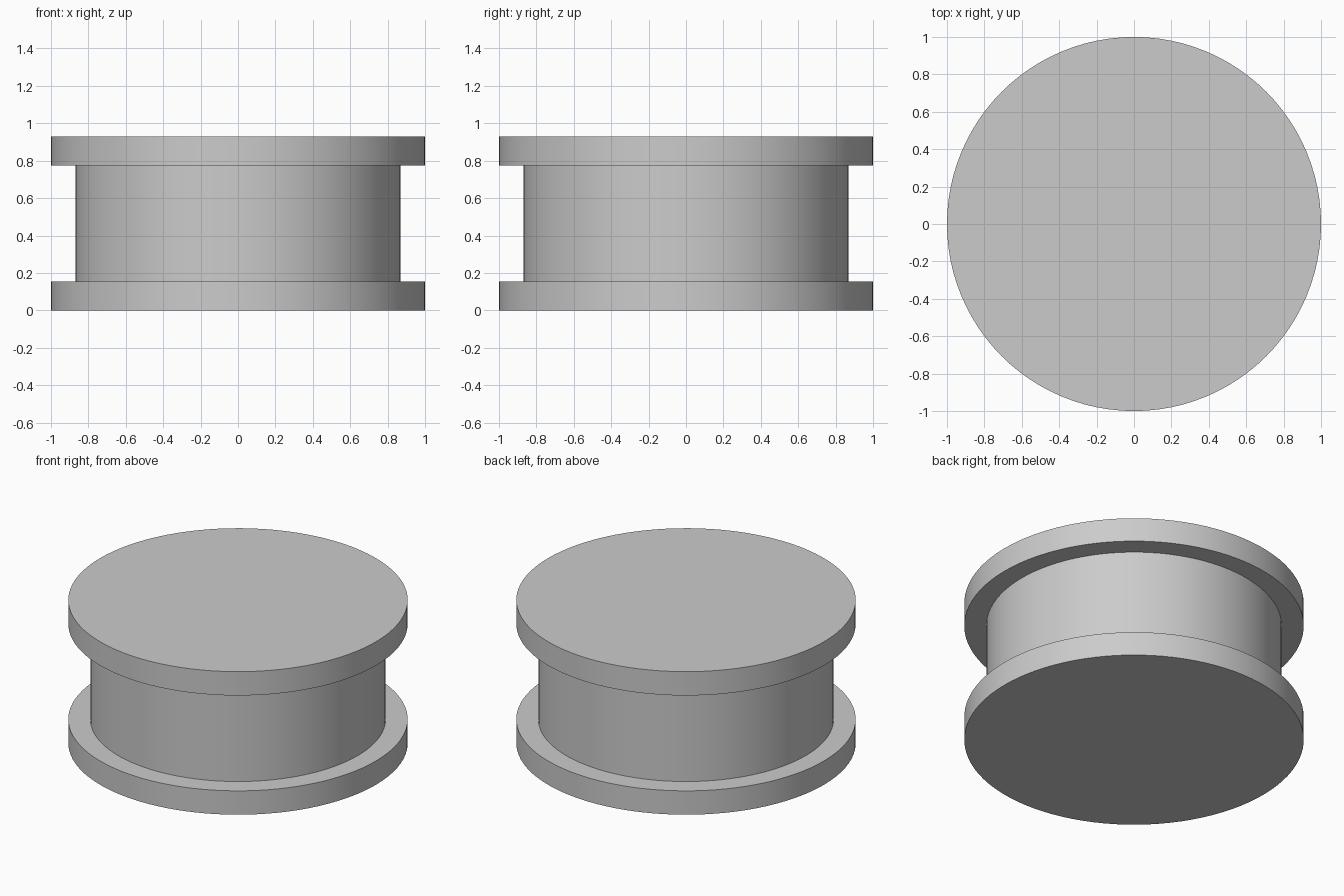
import bpy, bmesh, math

cube = bpy.data.objects.get("Cube")
if cube:
    bpy.data.objects.remove(cube, do_unlink=True)

SEGMENTS = 96
RIM, CORE = 1.0, 0.87            # radii
HEIGHT, FLANGE = 0.93, 0.155     # total height, flange thickness

grey = bpy.data.materials.new("plain grey")
grey.use_nodes = True
colour = (0.6, 0.6, 0.6, 1)
grey.diffuse_color = colour
grey.node_tree.nodes["Principled BSDF"].inputs["Base Color"].default_value = colour

# Spool: one closed body turned from a stepped half profile
profile = [(RIM, 0), (RIM, FLANGE), (CORE, FLANGE),
           (CORE, HEIGHT - FLANGE), (RIM, HEIGHT - FLANGE), (RIM, HEIGHT)]
bm = bmesh.new()
rings = []
for r, z in profile:
    angles = [math.tau * i / SEGMENTS for i in range(SEGMENTS)]
    rings.append([bm.verts.new((r * math.cos(a), r * math.sin(a), z)) for a in angles])
for low, high in zip(rings, rings[1:]):
    for i in range(SEGMENTS):
        j = (i + 1) % SEGMENTS
        bm.faces.new((low[i], low[j], high[j], high[i]))

# Flat end caps
bm.faces.new(rings[0][::-1])
bm.faces.new(rings[-1])

mesh = bpy.data.meshes.new("spool")
bm.to_mesh(mesh)
bm.free()
mesh.materials.append(grey)
spool = bpy.data.objects.new("spool", mesh)
bpy.context.collection.objects.link(spool)

# Smooth walls with crisp rims
bpy.context.view_layer.objects.active = spool
spool.select_set(True)
bpy.ops.object.shade_smooth_by_angle(angle=math.radians(30))
